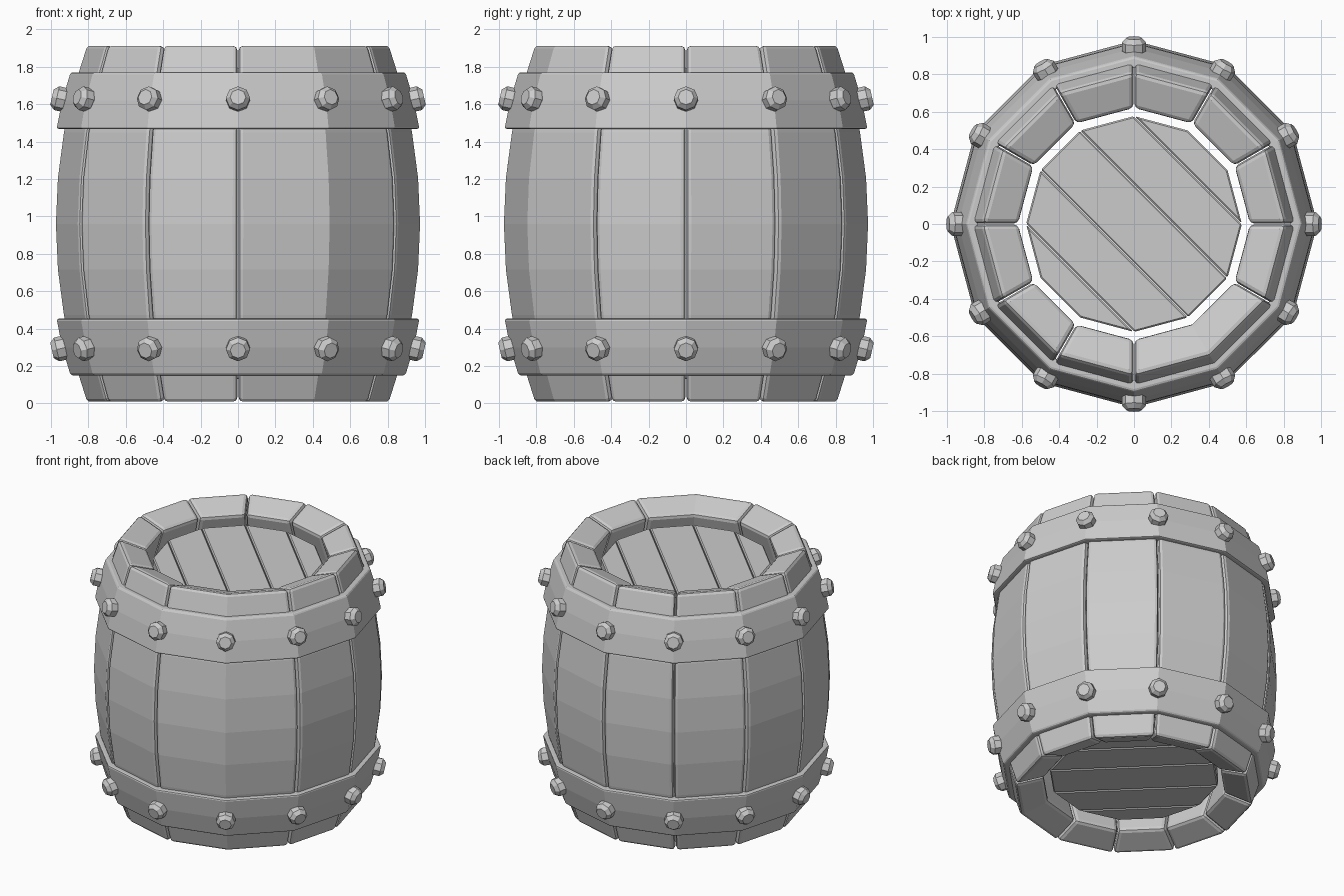
import bpy, bmesh, math
from mathutils import Vector, Matrix

if "Cube" in bpy.data.objects:
    bpy.data.objects.remove(bpy.data.objects["Cube"])

H = 1.92                    # barrel height
MID = H / 2
R_ARC = 2.796               # radius of the stave curve
C_ARC = 0.98 - R_ARC        # its centre, measured from the barrel axis
THICK = 0.21

mat = bpy.data.materials.new("plain_grey")
mat.diffuse_color = (0.6, 0.6, 0.6, 1)
mat.use_nodes = True
mat.node_tree.nodes["Principled BSDF"].inputs["Base Color"].default_value = mat.diffuse_color


def finish(name, bm, bevel=0.0, segments=2, angle=45):
    bmesh.ops.recalc_face_normals(bm, faces=bm.faces[:])
    me = bpy.data.meshes.new(name)
    bm.to_mesh(me)
    bm.free()
    me.materials.append(mat)
    ob = bpy.data.objects.new(name, me)
    bpy.context.collection.objects.link(ob)
    if bevel:
        m = ob.modifiers.new("Bevel", 'BEVEL')
        m.width = bevel
        m.segments = segments
        m.limit_method = 'ANGLE'
        m.angle_limit = math.radians(angle)
    return ob


def ring_verts(bm, profile, a):
    return [bm.verts.new((r * math.cos(a), r * math.sin(a), z)) for r, z in profile]


def skin(bm, loops, closed):
    n = len(loops[0])
    for k in range(len(loops) if closed else len(loops) - 1):
        p, q = loops[k], loops[(k + 1) % len(loops)]
        for i in range(n):
            j = (i + 1) % n
            bm.faces.new((p[i], p[j], q[j], q[i]))


# curved staves: concentric outer and inner arcs, ends square to the curve
tilt = math.asin(MID / R_ARC)
SEG = 8
arc = [-tilt + 2 * tilt * i / SEG for i in range(SEG + 1)]
outer = [(C_ARC + R_ARC * math.cos(t), MID + R_ARC * math.sin(t)) for t in arc]
inner = [(C_ARC + (R_ARC - THICK) * math.cos(t), MID + (R_ARC - THICK) * math.sin(t)) for t in arc]
stave_profile = outer + inner[::-1]


def stave(name, degs):
    bm = bmesh.new()
    angs = [math.radians(d) for d in degs]
    angs[0] += 0.004
    angs[-1] -= 0.004
    loops = [ring_verts(bm, stave_profile, a) for a in angs]
    skin(bm, loops, False)
    last = len(stave_profile) - 1
    for lp in (loops[0], loops[-1]):
        for i in range(SEG):
            bm.faces.new((lp[i], lp[i + 1], lp[last - i - 1], lp[last - i]))
    finish(name, bm, 0.025)


for d in range(0, 360, 30):
    if d == 270:
        stave("wide_stave", [270, 300, 330])      # one double-width stave
    elif d != 300:
        stave("stave_%d" % d, [d, d + 30])

# hoops, upper one and its mirror image
hoop_profile = [(0.895, 1.77), (0.94, 1.62), (0.97, 1.467), (0.89, 1.467), (0.87, 1.62), (0.83, 1.77)]
for label, flip in (("upper", False), ("lower", True)):
    bm = bmesh.new()
    prof = [(r, H - z if flip else z) for r, z in hoop_profile]
    skin(bm, [ring_verts(bm, prof, math.radians(30 * k)) for k in range(12)], True)
    finish(label + "_hoop", bm, 0.012, 2, 40)

    # eight-sided rivets on every hoop corner
    bm = bmesh.new()
    slope = math.radians(13) * (-1 if flip else 1)
    z = H - 1.625 if flip else 1.625
    for k in range(12):
        a = math.radians(30 * k)
        place = (Matrix.Rotation(a, 4, 'Z') @ Matrix.Translation((0.94, 0, z))
                 @ Matrix.Rotation(math.pi / 2 - slope, 4, 'Y'))
        rows = []
        for r, h in ((0.055, -0.05), (0.065, -0.01), (0.065, 0.03), (0.042, 0.056)):
            rows.append([bm.verts.new(place @ Vector((r * math.cos(i * math.pi / 4),
                                                      r * math.sin(i * math.pi / 4), h)))
                         for i in range(8)])
        skin(bm, rows, False)
        bm.faces.new(rows[0])
        bm.faces.new(rows[-1])
    finish(label + "_rivets", bm)

    # recessed lid of five diagonal planks, cut from a twelve-sided disc
    n = Vector((1, 1, 0)).normalized()
    cuts = [-0.7, -0.408, -0.149, 0.149, 0.408, 0.7]
    for p in range(5):
        bm = bmesh.new()
        z0 = 0.13 if flip else H - 0.22
        pts = [bm.verts.new((0.577 * math.cos(k * math.pi / 6),
                             0.577 * math.sin(k * math.pi / 6), z0)) for k in range(12)]
        bm.faces.new(pts)
        for c, s in ((cuts[p] + 0.002, -1), (cuts[p + 1] - 0.002, 1)):
            bmesh.ops.bisect_plane(bm, geom=bm.verts[:] + bm.edges[:] + bm.faces[:], dist=1e-5,
                                   plane_co=n * c, plane_no=n * s, clear_outer=True)
        ext = bmesh.ops.extrude_face_region(bm, geom=bm.faces[:])
        bmesh.ops.translate(bm, vec=(0, 0, 0.09),
                            verts=[v for v in ext["geom"] if isinstance(v, bmesh.types.BMVert)])
        # close the underside if the extrusion consumed it
        holes = [e for e in bm.edges if e.is_boundary]
        if holes:
            bmesh.ops.holes_fill(bm, edges=holes, sides=0)
        finish("%s_lid_plank_%d" % (label, p + 1), bm, 0.008, 1, 50)
